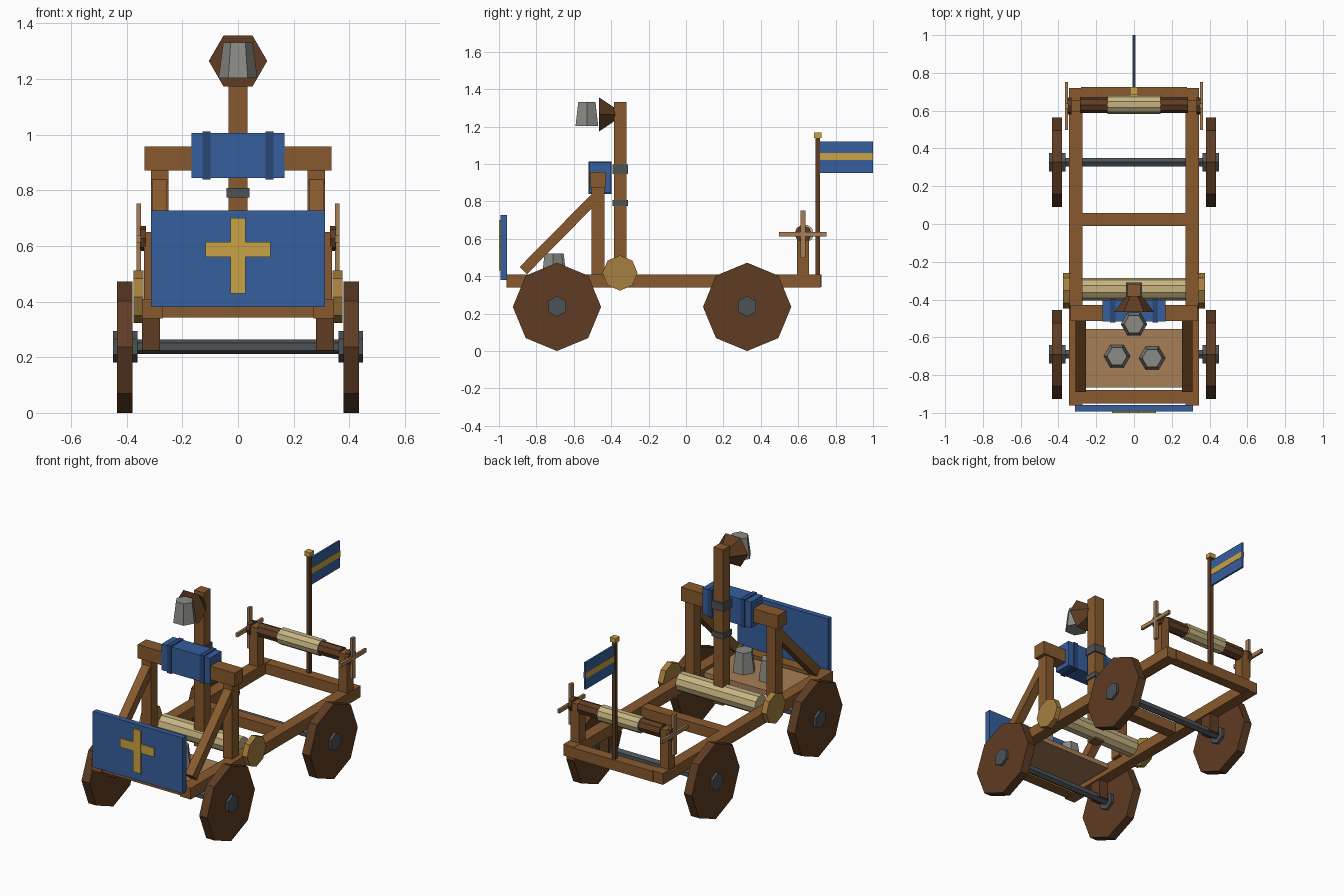
import bpy, bmesh, math
from mathutils import Matrix, Vector

if "Cube" in bpy.data.objects:
    bpy.data.objects.remove(bpy.data.objects["Cube"])


def paint(name, r, g, b):
    lin = [((c / 255 + 0.055) / 1.055) ** 2.4 for c in (r, g, b)]
    m = bpy.data.materials.new(name)
    m.diffuse_color = (*lin, 1)
    m.use_nodes = True
    m.node_tree.nodes["Principled BSDF"].inputs["Base Color"].default_value = m.diffuse_color
    return m


WOOD = paint("oak wood", 136, 90, 46)
DARK = paint("dark wood", 94, 60, 35)
TAN = paint("pale wood", 166, 126, 86)
BLUE = paint("blue", 54, 94, 158)
NAVY = paint("navy", 42, 70, 120)
GOLD = paint("gold", 202, 164, 68)
BRASS = paint("old brass", 166, 126, 62)
ROPE = paint("rope", 198, 180, 130)
STONE = paint("grey stone", 138, 138, 134)
IRON = paint("iron", 76, 82, 86)


def finish(name, bm, mat):
    bmesh.ops.recalc_face_normals(bm, faces=bm.faces)
    mesh = bpy.data.meshes.new(name)
    bm.to_mesh(mesh)
    bm.free()
    mesh.materials.append(mat)
    ob = bpy.data.objects.new(name, mesh)
    bpy.context.collection.objects.link(ob)
    return ob


def box(name, mat, x, y, z):
    """Box from (min, max) pairs."""
    bm = bmesh.new()
    size = [b - a for a, b in (x, y, z)]
    mid = [(a + b) / 2 for a, b in (x, y, z)]
    bmesh.ops.create_cube(bm, size=1, matrix=Matrix.Translation(mid) @ Matrix.Diagonal((*size, 1)))
    return finish(name, bm, mat)


def prism(name, mat, axis, lo, hi, c, r1, r2, n, start=0):
    """n-sided drum along an axis; c is the centre on the other two axes."""
    bm = bmesh.new()
    rings = []
    for t, r in ((lo, r1), (hi, r2)):
        ring = []
        for i in range(n):
            a = math.radians(start) + math.tau * i / n
            p = [c[0] + r * math.cos(a), c[1] + r * math.sin(a)]
            p.insert(axis, t)
            ring.append(bm.verts.new(p))
        rings.append(ring)
        bm.faces.new(ring)
    for i in range(n):
        j = (i + 1) % n
        bm.faces.new((rings[0][i], rings[0][j], rings[1][j], rings[1][i]))
    return finish(name, bm, mat)


def side(s, a, b):
    return (a, b) if s > 0 else (-b, -a)


# Chassis cross beams and deck
for name, y in (("front_beam", (-0.95, -0.88)), ("middle_beam", (-0.01, 0.058)), ("rear_beam", (0.66, 0.725))):
    box(name, WOOD, (-0.28, 0.28), y, (0.342, 0.408))
box("deck", TAN, (-0.265, 0.265), (-0.865, -0.555), (0.365, 0.395))

# Parts on both sides
for s, tag in ((1, "right"), (-1, "left")):
    box(f"rail_{tag}", WOOD, side(s, 0.272, 0.345), (-0.96, 0.72), (0.34, 0.41))
    box(f"upright_{tag}", WOOD, side(s, 0.25, 0.313), (-0.505, -0.437), (0.40, 0.88))
    # Diagonal brace
    a, b = Vector((s * 0.282, -0.87, 0.43)), Vector((s * 0.282, -0.475, 0.83))
    d = b - a
    bm = bmesh.new()
    bmesh.ops.create_cube(bm, size=1, matrix=Matrix.Translation((a + b) / 2)
                          @ Matrix.Rotation(math.atan2(d.z, d.y), 4, 'X')
                          @ Matrix.Diagonal((0.055, d.length, 0.055, 1)))
    finish(f"brace_{tag}", bm, WOOD)
    # Wheels, hubs and axle blocks
    for y, end in ((-0.69, "front"), (0.327, "rear")):
        prism(f"{end}_wheel_{tag}", DARK, 0, *side(s, 0.38, 0.435), (y, 0.236), 0.236, 0.236, 8)
        prism(f"{end}_hub_{tag}", IRON, 0, *side(s, 0.362, 0.45), (y, 0.238), 0.056, 0.056, 6, 90)
        box(f"{end}_axle_block_{tag}", DARK, side(s, 0.28, 0.345), (y - 0.04, y + 0.04), (0.225, 0.345))
    # Main roller end disc
    prism(f"roller_disc_{tag}", BRASS, 0, *side(s, 0.34, 0.376), (-0.353, 0.417), 0.094, 0.094, 8)
    # Winch post with crossed handles
    box(f"winch_post_{tag}", WOOD, side(s, 0.28, 0.338), (0.593, 0.657), (0.40, 0.65))
    prism(f"winch_pin_{tag}", DARK, 0, *side(s, 0.33, 0.352), (0.625, 0.627), 0.045, 0.045, 8)
    box(f"handle_upright_{tag}", TAN, side(s, 0.348, 0.365), (0.612, 0.638), (0.497, 0.752))
    box(f"handle_level_{tag}", TAN, side(s, 0.349, 0.364), (0.497, 0.752), (0.613, 0.637))

# Axles
for y, end in ((-0.69, "front"), (0.327, "rear")):
    prism(f"{end}_axle", IRON, 0, -0.38, 0.38, (y, 0.238), 0.026, 0.026, 6, 90)

# Main roller and throwing arm
prism("main_roller", ROPE, 0, -0.275, 0.275, (-0.345, 0.417), 0.059, 0.059, 10)
box("throwing_arm", WOOD, (-0.034, 0.034), (-0.385, -0.318), (0.355, 1.33))
for i, z in enumerate(((0.775, 0.808), (0.947, 0.997))):
    box(f"arm_band_{i + 1}", IRON, (-0.042, 0.042), (-0.393, -0.31), z)
prism("arm_cup", DARK, 1, -0.465, -0.38, (0, 1.265), 0.105, 0.04, 6)

# Weights: one in the cup, two on the deck
for name, x, y, z in (("cup_weight", 0, -0.53, 1.203), ("deck_weight_1", -0.09, -0.70, 0.394),
                      ("deck_weight_2", 0.096, -0.71, 0.394)):
    prism(name, STONE, 2, z, z + 0.128, (x, y), 0.07, 0.053, 6)

# Stop bar with padded cushion
box("stop_bar", WOOD, (-0.336, 0.336), (-0.513, -0.428), (0.872, 0.957))
box("stop_cushion", BLUE, (-0.168, 0.168), (-0.516, -0.402), (0.844, 1.007))
for x in (-0.113, 0.113):
    box("cushion_strap", NAVY, (x - 0.015, x + 0.015), (-0.521, -0.397), (0.839, 1.012))

# Front shield with cross
box("shield", BLUE, (-0.312, 0.312), (-0.992, -0.957), (0.38, 0.728))
box("shield_cross_upright", GOLD, (-0.027, 0.027), (-1.0, -0.991), (0.43, 0.70))
box("shield_cross_bar", GOLD, (-0.117, 0.117), (-0.9995, -0.991), (0.56, 0.615))

# Rear winch drum
prism("winch_drum", DARK, 0, -0.285, 0.285, (0.63, 0.627), 0.042, 0.042, 8)
prism("winch_rope", ROPE, 0, -0.14, 0.14, (0.633, 0.627), 0.05, 0.05, 10)

# Flag on its pole
box("flag_pole", DARK, (-0.012, 0.012), (0.692, 0.716), (0.40, 1.145))
box("pole_finial", GOLD, (-0.02, 0.02), (0.684, 0.724), (1.14, 1.168))
box("flag", BLUE, (-0.006, 0.006), (0.714, 1.0), (0.952, 1.12))
box("flag_stripe", GOLD, (-0.008, 0.008), (0.716, 0.9995), (1.02, 1.058))
